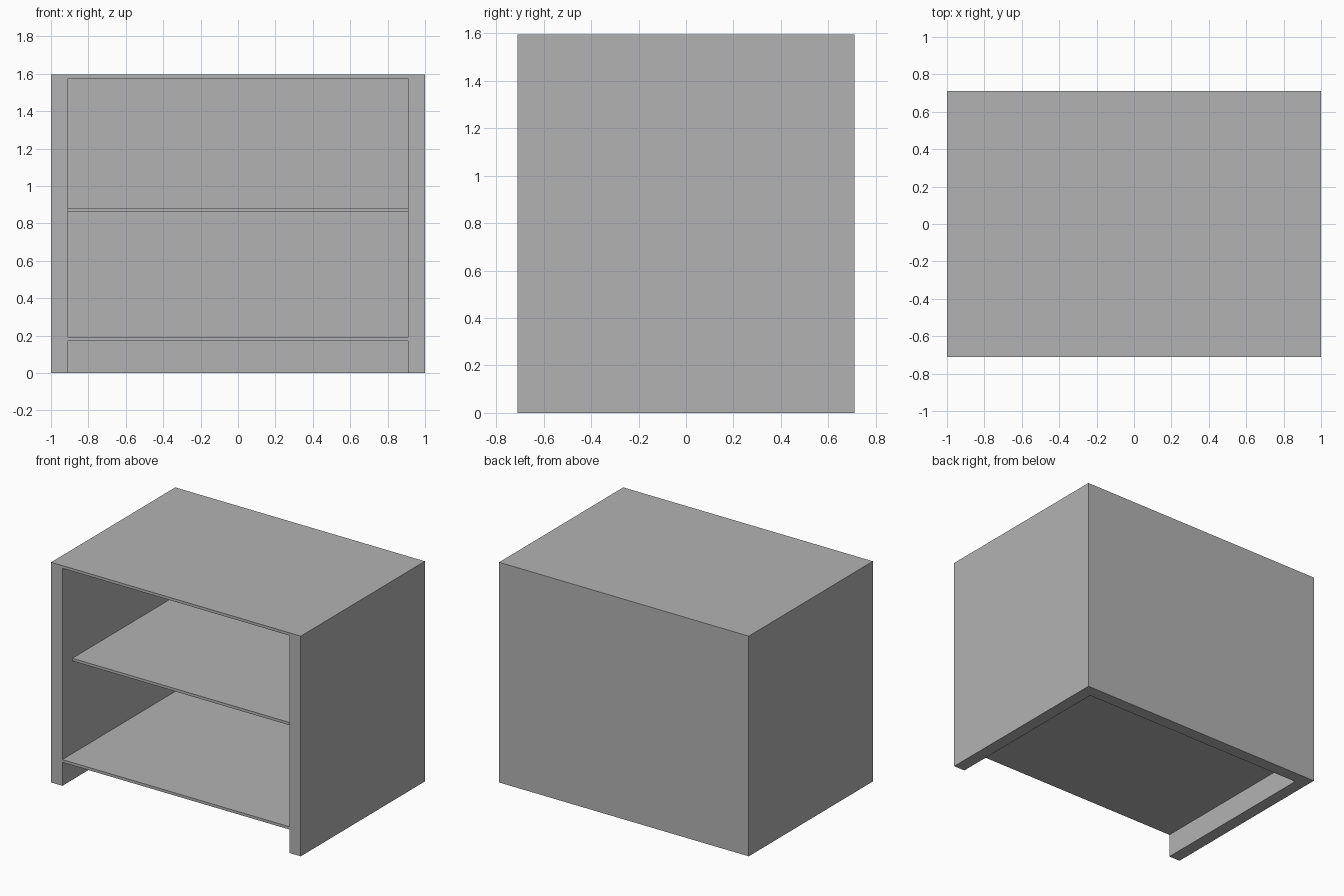
import bpy

default = bpy.data.objects.get("Cube")
if default:
    bpy.data.objects.remove(default, do_unlink=True)

grey = bpy.data.materials.new("plain_grey")
grey.use_nodes = True
colour = (0.45, 0.45, 0.45, 1)
grey.diffuse_color = colour
grey.node_tree.nodes["Principled BSDF"].inputs["Base Color"].default_value = colour

# Overall size and board thicknesses
W, D, H = 1.0, 0.71, 1.595
WALL, BOARD = 0.09, 0.02
INNER = W - WALL
BACK = D - WALL


def board(name, x, y, z):
    """Box filling the given (low, high) range on each axis."""
    bpy.ops.mesh.primitive_cube_add(size=1)
    ob = bpy.context.object
    ob.name = name
    for v in ob.data.vertices:
        v.co = [r[0] if c < 0 else r[1] for c, r in zip(v.co, (x, y, z))]
    ob.data.materials.append(grey)
    return ob


# Carcass: thick sides and back, thin top
board("right_side", (-W, -INNER), (-D, D), (0, H - BOARD))
board("left_side", (INNER, W), (-D, D), (0, H - BOARD))
board("back_panel", (-INNER, INNER), (BACK, D), (0, H - BOARD))
board("top_panel", (-W, W), (-D, D), (H - BOARD, H))

# Shelves: the bottom one is flush, the middle one is set back
board("bottom_shelf", (-INNER, INNER), (-D, BACK), (0.17, 0.17 + BOARD))
board("middle_shelf", (-INNER, INNER), (-0.595, BACK), (0.86, 0.86 + BOARD))
